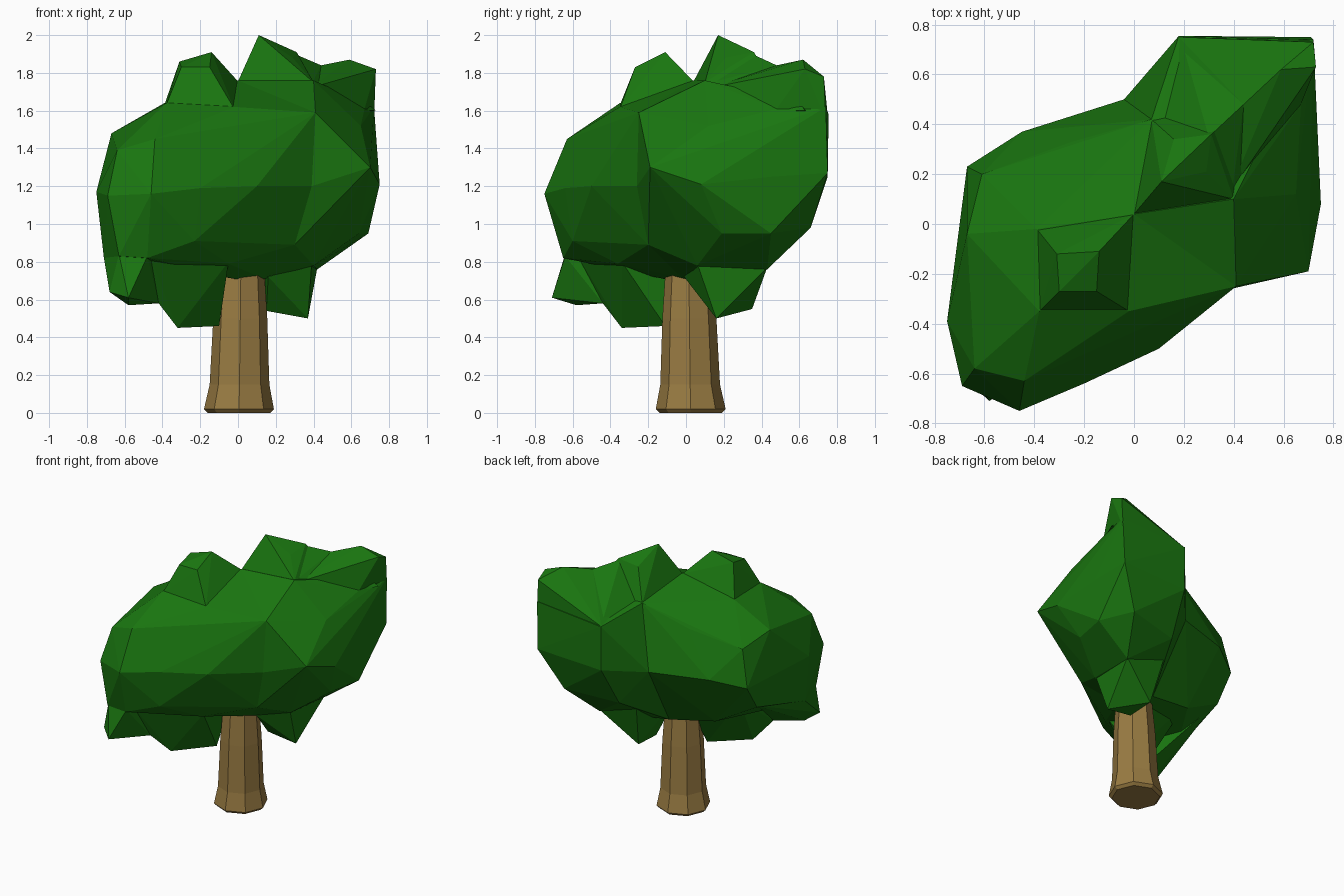
import bpy, bmesh, math


def material(name, rgb):
    m = bpy.data.materials.new(name)
    m.diffuse_color = (*rgb, 1)
    return m


def make_object(name, bm, mat):
    bmesh.ops.recalc_face_normals(bm, faces=bm.faces)
    me = bpy.data.meshes.new(name)
    bm.to_mesh(me)
    bm.free()
    me.materials.append(mat)
    ob = bpy.data.objects.new(name, me)
    bpy.context.collection.objects.link(ob)
    return ob


def hull(name, points, mat):
    """Faceted leaf clump: convex hull of a few corner points."""
    bm = bmesh.new()
    verts = [bm.verts.new(p) for p in points]
    bmesh.ops.convex_hull(bm, input=verts)
    loose = [v for v in bm.verts if not v.link_faces]
    bmesh.ops.delete(bm, geom=loose, context='VERTS')
    return make_object(name, bm, mat)


leaf = material("leaf_green", (0.01, 0.18, 0.005))
bark = material("bark_brown", (0.32, 0.2, 0.055))

# Trunk: eight-sided rings (centre x, centre y, z, radius)
bm = bmesh.new()
rings = []
for cx, cy, z, r in [(.005, .025, 0, .165), (.005, .025, .02, .185),
                     (.008, .022, .15, .158), (.012, .018, .5, .143),
                     (.015, .015, .74, .125)]:
    rings.append([bm.verts.new((cx + r * math.cos(k * math.pi / 4),
                                cy + r * math.sin(k * math.pi / 4), z))
                  for k in range(8)])
for a, b in zip(rings, rings[1:]):
    for k in range(8):
        bm.faces.new((a[k], a[(k + 1) % 8], b[(k + 1) % 8], b[k]))
bm.faces.new(rings[0][::-1])
bm.faces.new(rings[-1])
make_object("trunk", bm, bark)

# Waist corners shared by the two main clumps
waist = [(0, .04, 1.76), (.07, .42, 1.66), (.41, -.25, 1.59), (.39, -.26, 1.2),
         (.30, -.20, .89), (-.04, .50, 1.2), (-.02, -.12, .71), (.14, 0, .71),
         (0, .2, .72)]

# Left-front main clump
left = waist + [
    (-.38, -.35, 1.64), (-.02, -.35, 1.62), (-.39, -.02, 1.64),
    (-.44, -.63, 1.45), (-.64, -.58, 1.39), (-.67, -.04, 1.48), (-.61, .2, 1.41),
    (-.25, .33, 1.52),
    (-.75, -.39, 1.17), (-.69, -.65, 1.15), (-.46, -.75, 1.16), (-.20, -.64, 1.19),
    (.10, -.50, 1.2), (-.67, .23, 1.14), (-.45, .37, 1.2),
    (-.23, -.60, .91), (-.05, -.36, .79), (-.48, -.65, .82), (-.63, -.65, .83),
    (-.71, -.4, .82), (-.66, .1, .95), (-.35, .15, .78)]

# Right-back main clump
right = waist + [
    (.40, .10, 1.76), (.70, -.19, 1.30), (.75, .08, 1.21),
    (.65, .12, 1.52), (.67, .48, 1.61), (.73, .45, 1.25), (.72, .74, 1.62),
    (.71, .75, 1.27), (.18, .755, 1.58), (.18, .75, 1.25), (.64, .19, .95),
    (.69, .45, .95), (.55, .66, .98), (.42, .43, .76), (.40, .06, .78),
    (.15, .58, .95)]

# Top bumps
small_peak = [(-.31, -.12, 1.86), (-.14, -.11, 1.91), (-.15, -.27, 1.83),
              (-.30, -.27, 1.83), (-.38, -.35, 1.63), (-.02, -.35, 1.61),
              (0, .04, 1.755), (-.39, -.02, 1.63)]
tall_peak = [(.11, .17, 2.0), (.29, .21, 1.88), (.31, .36, 1.91), (.16, .34, 1.88),
             (0, .04, 1.755), (.40, .10, 1.75), (.07, .42, 1.65), (.44, .48, 1.7)]
back_ridge = [(.30, .35, 1.90), (.44, .48, 1.84), (.73, .63, 1.6), (.19, .74, 1.57),
              (.66, .48, 1.6), (.39, .10, 1.74), (.10, .42, 1.64), (.10, .2, 1.7)]
back_crest = [(.44, .48, 1.84), (.59, .62, 1.87), (.73, .63, 1.82),
              (.72, .73, 1.78), (.18, .75, 1.58), (.67, .48, 1.61),
              (.72, .74, 1.55), (.12, .45, 1.62), (.38, .12, 1.72)]

# Hanging lobes
front_lobe = [(-.32, -.34, .45), (-.10, -.11, .46), (-.42, -.44, .58),
              (-.05, -.34, .8), (-.20, -.36, .79), (-.47, -.58, .84),
              (-.45, 0, .9), (-.1, .1, .8)]
tip_lobe = [(-.68, -.62, .64), (-.58, -.71, .61), (-.58, -.58, .57),
            (-.42, -.44, .58), (-.48, -.64, .83), (-.63, -.64, .84),
            (-.71, -.4, .82), (-.65, .08, .95), (-.4, -.3, .9)]
back_lobe = [(.37, .16, .5), (.15, .35, .55), (.15, .14, .54), (.42, .43, .77),
             (.39, .06, .79), (.16, -.01, .72), (.10, .45, .9), (.05, .05, .8)]

# Merge all clumps into one crown
crown = hull("leaf_crown", left, leaf)
bpy.context.view_layer.objects.active = crown
for pts in (right, small_peak, tall_peak, back_ridge, back_crest,
            front_lobe, tip_lobe, back_lobe):
    clump = hull("leaf_clump", pts, leaf)
    mod = crown.modifiers.new("merge", 'BOOLEAN')
    mod.operation = 'UNION'
    mod.solver = 'EXACT'
    mod.object = clump
    bpy.ops.object.modifier_apply(modifier=mod.name)
    bpy.data.objects.remove(clump)
